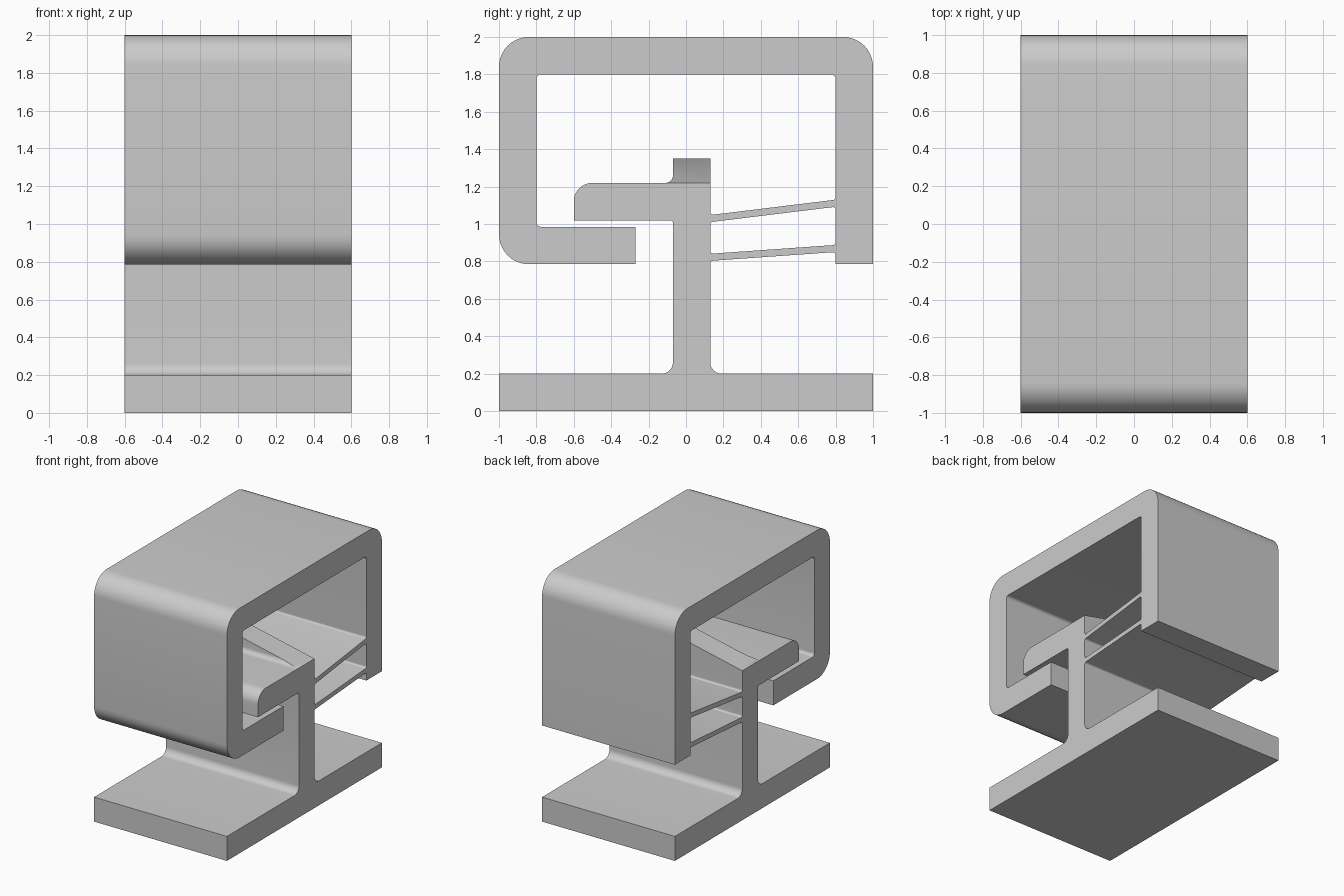
import bpy
import bmesh
import math
from mathutils import Vector

HALF_WIDTH = 0.6
ARC_STEPS = 10

if "Cube" in bpy.data.objects:
    bpy.data.objects.remove(bpy.data.objects["Cube"])

grey = bpy.data.materials.new("plain grey")
grey.use_nodes = True
colour = (0.6, 0.6, 0.6, 1)
grey.diffuse_color = colour
grey.node_tree.nodes["Principled BSDF"].inputs["Base Color"].default_value = colour


def rounded(corners):
    """Turn (y, z) or (y, z, radius) corners into an outline with true arcs."""
    outline = []
    for i, corner in enumerate(corners):
        p = Vector(corner[:2])
        if len(corner) == 2:
            outline.append(p)
            continue
        radius = corner[2]
        u = (Vector(corners[i - 1][:2]) - p).normalized()
        v = (Vector(corners[(i + 1) % len(corners)][:2]) - p).normalized()
        half = u.angle(v) / 2
        centre = p + (u + v).normalized() * radius / math.sin(half)
        reach = radius / math.tan(half)
        start = (p + u * reach - centre).normalized()
        end = (p + v * reach - centre).normalized()
        for s in range(ARC_STEPS + 1):
            outline.append(centre + start.slerp(end, s / ARC_STEPS).normalized() * radius)
    return outline


def extruded(corners, half_width=HALF_WIDTH):
    """Extrude a side outline across the width."""
    bm = bmesh.new()
    face = bm.faces.new([bm.verts.new((-half_width, p.x, p.y)) for p in rounded(corners)])
    grown = bmesh.ops.extrude_face_region(bm, geom=[face], use_keep_orig=True)
    moved = [g for g in grown["geom"] if isinstance(g, bmesh.types.BMVert)]
    bmesh.ops.translate(bm, verts=moved, vec=(2 * half_width, 0, 0))
    return bm


def finish(name, bm):
    bmesh.ops.recalc_face_normals(bm, faces=bm.faces)
    mesh = bpy.data.meshes.new(name)
    bm.to_mesh(mesh)
    bm.free()
    mesh.materials.append(grey)
    obj = bpy.data.objects.new(name, mesh)
    bpy.context.collection.objects.link(obj)
    bpy.ops.object.select_all(action="DESELECT")
    obj.select_set(True)
    bpy.context.view_layer.objects.active = obj
    bpy.ops.object.shade_smooth_by_angle(angle=math.radians(30))


# Base plate, upright web and hooked catch
BACK, FRONT, ARM_TOP = 0.13, -0.07, 1.22
finish("base_and_catch", extruded([
    (-1, 0), (1, 0), (1, 0.2), (BACK, 0.2, 0.06), (BACK, ARM_TOP),
    (-0.6, ARM_TOP, 0.1), (-0.6, 1.02), (FRONT, 1.02, 0.015),
    (FRONT, 0.2, 0.06), (-1, 0.2)]))

# Hollow wrap-around frame with its front lip
finish("outer_frame", extruded([
    (0.8, 0.785), (1, 0.785), (1, 2, 0.16), (-1, 2, 0.16),
    (-1, 0.785, 0.16), (-0.27, 0.785), (-0.27, 0.985),
    (-0.8, 0.985, 0.025), (-0.8, 1.8, 0.025), (0.8, 1.8, 0.025)]))

# Two thin flexing arms, flared where they meet the web and the frame
FLARE, THICK, SINK, WALL = 0.015, 0.038, 0.01, 0.8
for name, z0, z1 in (("upper_spring_arm", 1.01, 1.092), ("lower_spring_arm", 0.803, 0.85)):
    finish(name, extruded([
        (BACK - SINK, z0 - 0.02), (BACK, z0 - 0.02), (BACK, z0, FLARE),
        (WALL, z1, FLARE), (WALL, z1 - 0.02), (WALL + SINK, z1 - 0.02),
        (WALL + SINK, z1 + THICK + 0.02), (WALL, z1 + THICK + 0.02),
        (WALL, z1 + THICK, FLARE), (BACK, z0 + THICK, FLARE),
        (BACK, z0 + THICK + 0.02), (BACK - SINK, z0 + THICK + 0.02)]))

# Gabled ridge on top of the web, cut to a peak at mid width
PEAK = 1.35
ridge = extruded([(FRONT - 0.04, ARM_TOP), (BACK, ARM_TOP), (BACK, PEAK + 0.05),
                  (FRONT, PEAK + 0.05), (FRONT, ARM_TOP, 0.0399)], HALF_WIDTH + 0.1)
for side in (-1, 1):
    cut = bmesh.ops.bisect_plane(
        ridge, geom=ridge.verts[:] + ridge.edges[:] + ridge.faces[:],
        plane_co=(side * HALF_WIDTH, 0, ARM_TOP),
        plane_no=(side * (PEAK - ARM_TOP), 0, HALF_WIDTH), clear_outer=True)
    rim = [g for g in cut["geom_cut"] if isinstance(g, bmesh.types.BMEdge)]
    bmesh.ops.edgeloop_fill(ridge, edges=rim)
finish("ridge", ridge)
